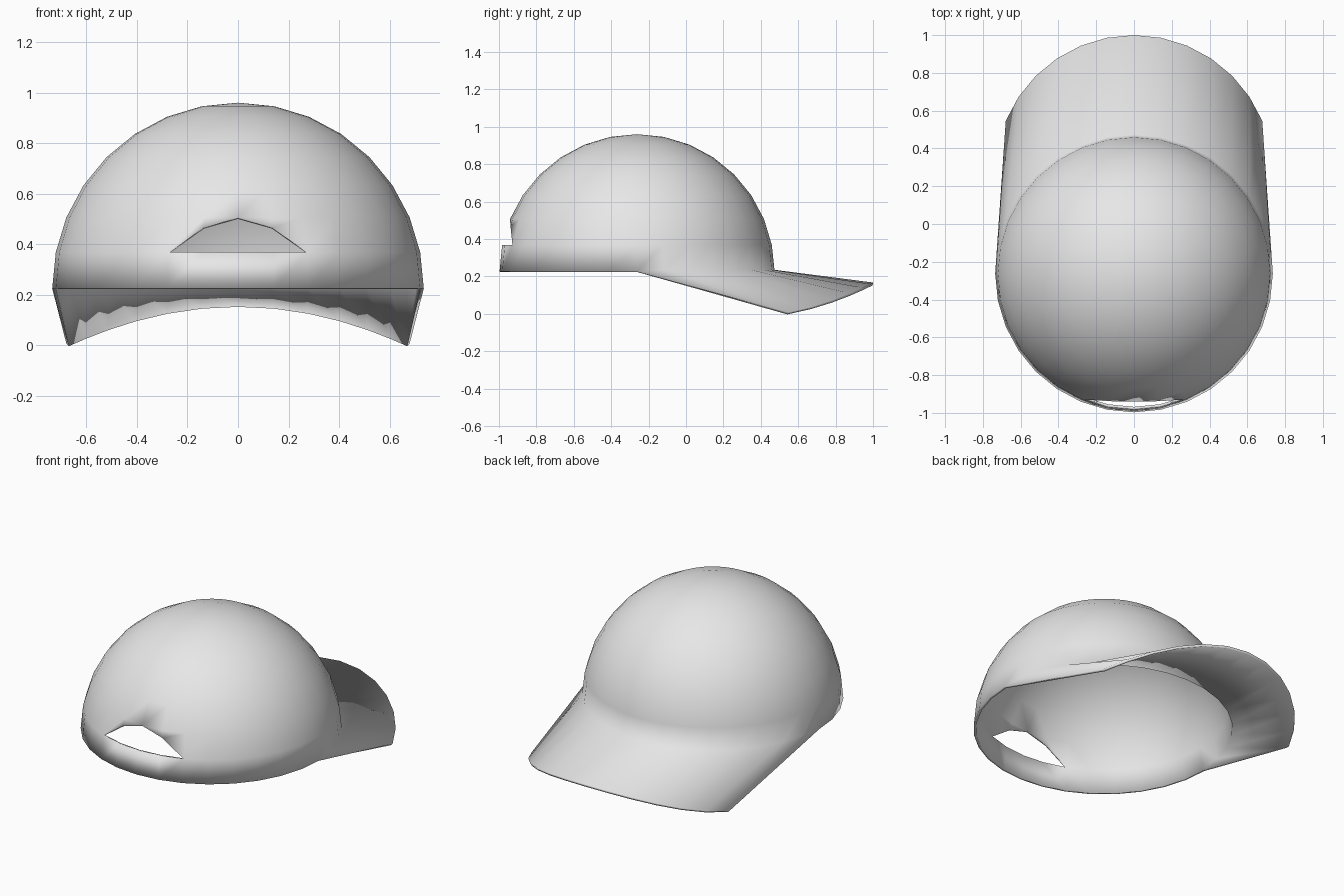
import bpy
import bmesh
from math import sin, cos, pi
from mathutils import Vector

cube = bpy.data.objects.get("Cube")
if cube:
    bpy.data.objects.remove(cube, do_unlink=True)

SEGS = 32
RINGS = 8               # rings from rim to crown
RADIUS = 0.735
CENTRE = Vector((0, -0.262, 0.225))
BRIM_REACH = 0.527      # how far the rim is carried forward
BRIM_SPAN = 6           # rim steps to each side of the brim's middle
BACK = SEGS // 2
SIDE = SEGS // 4
STEP = 2 * pi / SEGS

grey = bpy.data.materials.new("light grey cloth")
grey.use_nodes = True
grey.diffuse_color = (0.8, 0.8, 0.8, 1)
grey.node_tree.nodes["Principled BSDF"].inputs["Base Color"].default_value = grey.diffuse_color

bm = bmesh.new()


def face(verts, flip=False):
    bm.faces.new(verts[::-1] if flip else verts)


# Dome rings, counted from the middle of the brim
rings = []
for j in range(RINGS):
    r, z = RADIUS * cos(j * STEP), RADIUS * sin(j * STEP)
    rings.append([bm.verts.new(CENTRE + Vector((r * sin(k * STEP), r * cos(k * STEP), z)))
                  for k in range(SEGS)])
rim = rings[0]
crown = bm.verts.new(CENTRE + Vector((0, 0, RADIUS)))

# Dome faces, leaving out the opening above the back strap
for j in range(RINGS):
    for k in range(SEGS):
        n = (k + 1) % SEGS
        if j == 1 and BACK - 2 <= k < BACK + 2:
            continue
        if j == RINGS - 1:
            face([rings[j][n], rings[j][k], crown])
        else:
            face([rings[j][n], rings[j][k], rings[j + 1][k], rings[j + 1][n]])

# Arched upper edge of the opening
low, high = rings[1], rings[2]
for s in (1, -1):
    arch = bm.verts.new((-0.137 * s, -0.938, 0.466))
    face([arch, high[BACK], high[BACK + s]], s < 0)
    face([low[BACK + 2 * s], arch, high[BACK + s], high[BACK + 2 * s]], s < 0)

# Brim: the front rim carried forward and bent down at the sides
tips = {}
for k in range(-BRIM_SPAN, BRIM_SPAN + 1):
    x, y, _ = rim[k].co
    tips[k] = bm.verts.new((x, y + BRIM_REACH, 0.167 - 0.16 * (x / 0.679) ** 2))
for k in range(-BRIM_SPAN, BRIM_SPAN):
    face([tips[k + 1], tips[k], rim[k], rim[k + 1]])
for s in (1, -1):
    for k in range(BRIM_SPAN, SIDE):
        face([rim[s * (k + 1)], tips[s * BRIM_SPAN], rim[s * k]], s < 0)
for k in range(1 - SIDE, SIDE):
    rim[k].co.z += 0.01

mesh = bpy.data.meshes.new("cap")
bm.to_mesh(mesh)
bm.free()
mesh.materials.append(grey)
mesh.shade_smooth()
cap = bpy.data.objects.new("cap", mesh)
bpy.context.collection.objects.link(cap)

# Cloth thickness
cloth = cap.modifiers.new("cloth_thickness", 'SOLIDIFY')
cloth.thickness = 0.015
cloth.offset = -1
